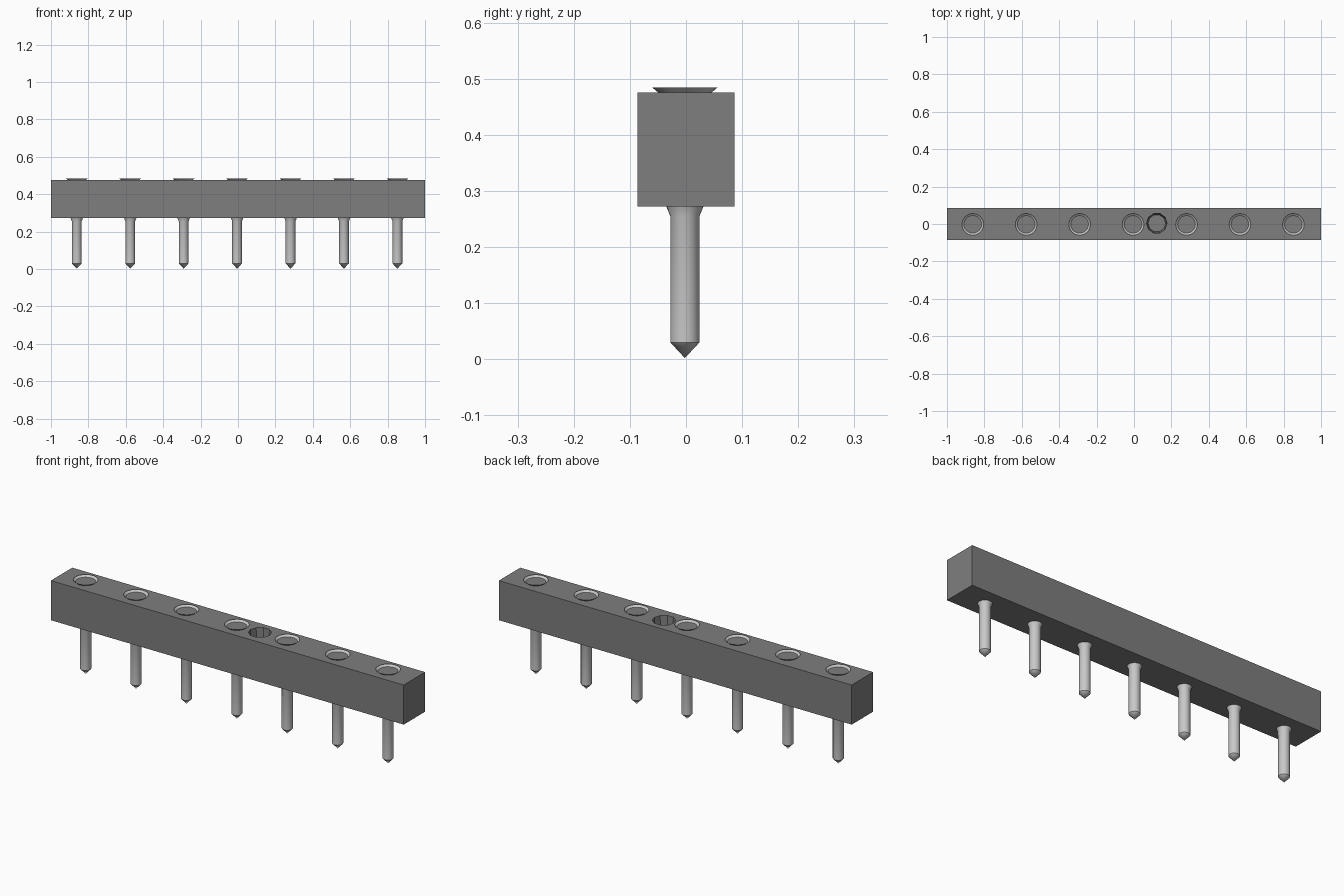
import bpy, bmesh, math

cube = bpy.data.objects.get("Cube")
if cube:
    bpy.data.objects.remove(cube, do_unlink=True)


def material(name, value):
    mat = bpy.data.materials.new(name)
    mat.use_nodes = True
    col = (value, value, value, 1)
    mat.diffuse_color = col
    mat.node_tree.nodes["Principled BSDF"].inputs["Base Color"].default_value = col
    return mat


dark_grey = material("dark_grey_plastic", 0.21)
light_grey = material("light_grey_metal", 0.58)


def add_object(name, bm, mat, location):
    mesh = bpy.data.meshes.new(name)
    bm.to_mesh(mesh)
    bm.free()
    mesh.materials.append(mat)
    obj = bpy.data.objects.new(name, mesh)
    obj.location = location
    bpy.context.collection.objects.link(obj)
    return obj


def lathe(profile, sides, closed):
    """Stack rings of (radius, height), listed from the bottom up."""
    bm = bmesh.new()
    rings = []
    for r, z in profile:
        if r == 0:
            rings.append([bm.verts.new((0, 0, z))] * sides)
        else:
            angles = [2 * math.pi * i / sides for i in range(sides)]
            rings.append([bm.verts.new((r * math.cos(a), r * math.sin(a), z)) for a in angles])
    for low, high in zip(rings, rings[1:]):
        for i in range(sides):
            j = (i + 1) % sides
            bm.faces.new(list(dict.fromkeys((low[i], low[j], high[j], high[i]))))
    if closed:
        for ring in (rings[0], rings[-1]):
            if len(set(ring)) > 2:
                bm.faces.new(ring)
        bmesh.ops.recalc_face_normals(bm, faces=bm.faces)
    return bm


def smooth(obj):
    bpy.ops.object.select_all(action='DESELECT')
    obj.select_set(True)
    bpy.context.view_layer.objects.active = obj
    bpy.ops.object.shade_smooth_by_angle(angle=math.radians(25))


# Long housing bar
bm = bmesh.new()
bmesh.ops.create_cube(bm, size=1)
bmesh.ops.scale(bm, vec=(2, 0.173, 0.203), verts=bm.verts)
housing = add_object("housing", bm, dark_grey, (0, 0, 0.3735))

# Faceted blind hole in the top of the housing
cutter = add_object("hole_cutter", lathe([(0.047, 0.36), (0.055, 0.48)], 10, True),
                    dark_grey, (0.122, 0.004, 0))
cutter.hide_render = True
cutter.hide_viewport = True
cut = housing.modifiers.new("hole", 'BOOLEAN')
cut.operation = 'DIFFERENCE'
cut.solver = 'EXACT'
cut.object = cutter

# Row of pointed pins, each with a flared socket rim above the housing
pin_profile = [(0, 0.002), (0.026, 0.03), (0.026, 0.255), (0.033, 0.272)]
rim_profile = [(0.046, 0.474), (0.058, 0.484)]
for n in range(7):
    x = -0.862 + n * 0.2857
    pin = add_object(f"pin_{n + 1}", lathe(pin_profile, 24, True), light_grey, (x, -0.002, 0))
    rim = add_object(f"socket_rim_{n + 1}", lathe(rim_profile, 24, False), light_grey, (x, -0.002, 0))
    smooth(pin)
    smooth(rim)
